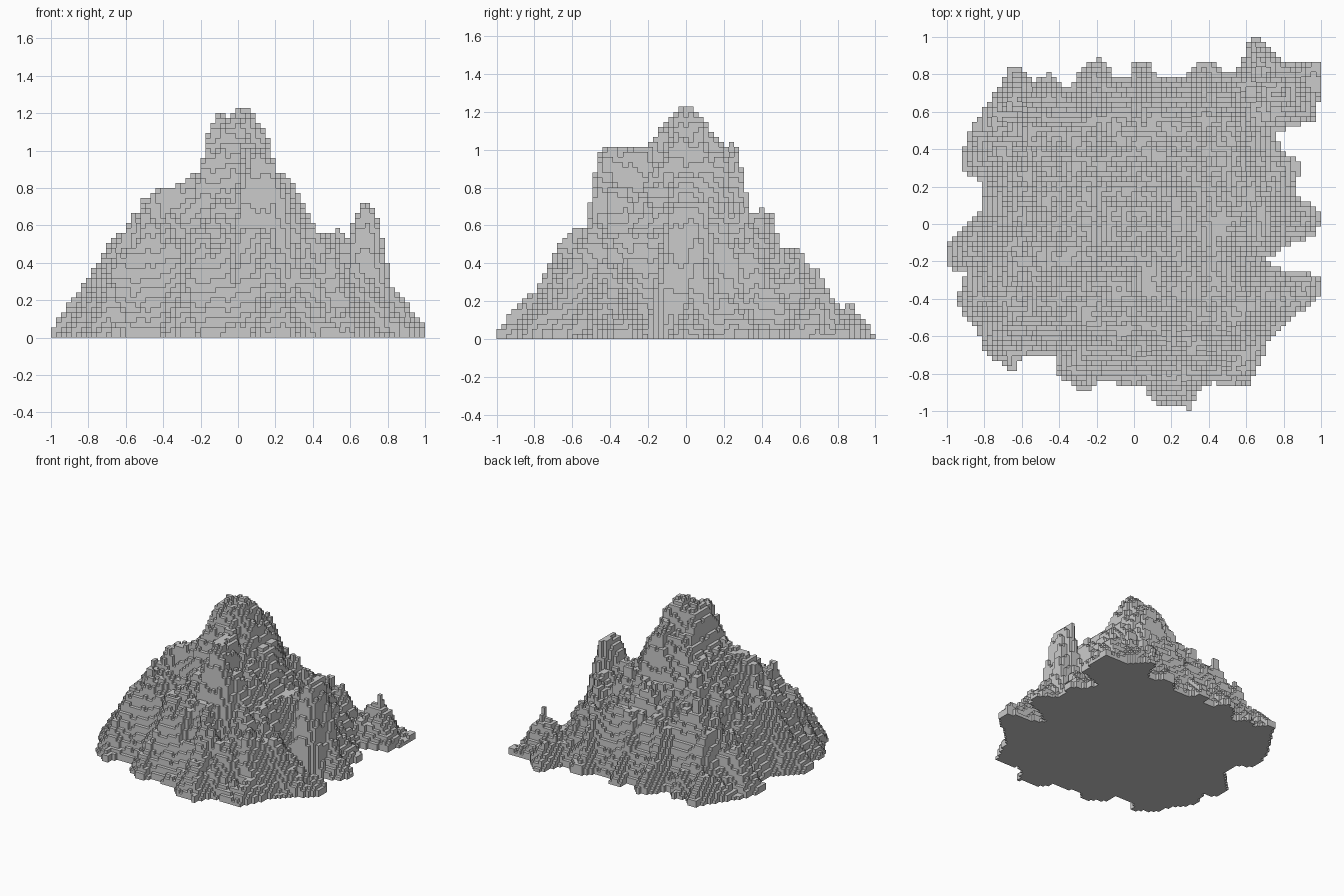
import bpy
import bmesh
import random
from math import hypot
from mathutils import Vector, noise

default_cube = bpy.data.objects.get("Cube")
if default_cube:
    bpy.data.objects.remove(default_cube, do_unlink=True)

random.seed(4)
CELLS = 75
STEP = 2 / CELLS

# Ragged shoreline of the footprint, clockwise from the back left
SHORE = [
    (-.69, .78), (-.67, .85), (-.6, .84), (-.54, .75), (-.45, .82), (-.36, .72),
    (-.24, .87), (-.17, .89), (-.1, .79), (-.03, .79), (.01, .88), (.08, .88),
    (.12, .8), (.25, .78), (.35, .88), (.4, .88), (.5, .8), (.56, .83),
    (.62, .99), (.69, .99), (.8, .87), (1, .86), (1, .72), (.96, .55),
    (.76, .49), (.78, .4), (.9, .33), (.86, .16), (1, .06), (.98, -.05),
    (.79, -.13), (.7, -.2), (.85, -.26), (1, -.27), (1, -.39), (.84, -.5),
    (.72, -.62), (.68, -.75), (.6, -.88), (.42, -.85), (.36, -.88), (.3, -.99),
    (.12, -.97), (.05, -.87), (-.2, -.84), (-.25, -.91), (-.4, -.82),
    (-.42, -.72), (-.6, -.71), (-.65, -.79), (-.8, -.69), (-.84, -.56),
    (-.95, -.43), (-.9, -.26), (-1, -.23), (-1, -.1), (-.83, .05), (-.8, .22),
    (-.93, .29), (-.89, .48), (-.75, .7),
]

# Skyline limits across the width and across the depth
WIDTH_SKYLINE = [
    (-1, .08), (-.9, .25), (-.8, .43), (-.76, .4), (-.7, .51), (-.6, .58),
    (-.5, .77), (-.3, .82), (-.2, .9), (-.16, 1.1), (-.09, 1.22), (-.05, 1.18),
    (-.01, 1.22), (.05, 1.22), (.1, 1.17), (.17, 1.04), (.2, .9), (.3, .83),
    (.42, .57), (.6, .58), (.68, .74), (.78, .63), (.82, .28), (1, .06)]
DEPTH_SKYLINE = [
    (-1, .1), (-.87, .27), (-.8, .25), (-.7, .46), (-.6, .58), (-.52, .59),
    (-.49, .88), (-.45, 1.01), (-.2, 1.01), (-.13, 1.13), (-.03, 1.22),
    (.04, 1.22), (.12, 1.12), (.2, 1.01), (.27, 1.05), (.31, .85), (.34, .66),
    (.45, .7), (.5, .48), (.62, .48), (.7, .36), (.8, .2), (.9, .17), (1, .08)]

# General slope of the massif by distance from the summit
MASSIF = [(0, 1.24), (.2, .9), (.4, .64), (.6, .46), (.8, .3), (1, .18), (1.5, .12)]

# Ridges: start, end (x, y, z) and steepness of the flanks
RIDGES = [
    ((-.48, -.18, .86), (-.85, -.2, .48), 1.7),
    ((-.15, -.1, 1), (-.48, -.18, .86), 2),
    ((-.1, -.25, .9), (-.4, -.38, .74), 2),
    ((-.4, -.38, .74), (-.7, -.5, .45), 1.5),
    ((-.15, .15, .92), (-.42, .43, .62), 1.8),
    ((.1, 0, 1.05), (.42, .05, .64), 2),
    ((.42, .05, .62), (.66, .02, .58), 2.5),
    ((.15, -.3, .85), (.55, -.6, .42), 1.6),
    ((.1, -.5, .68), (.2, -.9, .3), 1.5),
    ((.1, .2, .85), (.32, .36, .66), 2),
    ((.1, .25, .75), (0, .7, .38), 1.6),
    ((.6, .6, .28), (.82, .72, .28), 1),
]

# Steep crags and free-standing rock towers: base line and steepness
TOWERS = [
    ((-.09, 0, 1.34), (.04, .01, 1.34), 2),
    ((.06, -.15, 1.1), (.12, -.43, 1.16), 3.8),
    ((.02, .1, 1.15), (.06, .25, 1.14), 3.2),
    ((.68, -.06, .98), (.71, .07, .9), 5.5),
    ((.37, .33, .7), (.37, .35, .7), 5),
    ((-.42, .43, .76), (-.4, .44, .76), 5),
    ((.41, .6, .56), (.42, .62, .56), 5),
]


def interpolate(points, value):
    for (a, low), (b, high) in zip(points, points[1:]):
        if value <= b:
            return low + (high - low) * (value - a) / (b - a)
    return points[-1][1]


def nearest(x, y, start, end):
    """Distance to a segment and the position of the closest point along it."""
    dx, dy = end[0] - start[0], end[1] - start[1]
    t = ((x - start[0]) * dx + (y - start[1]) * dy) / (dx * dx + dy * dy)
    t = min(1, max(0, t))
    return hypot(x - start[0] - t * dx, y - start[1] - t * dy), t


def highest(x, y, ridges):
    """Height of the tallest of several ridges at one point."""
    heights = []
    for start, end, steepness in ridges:
        distance, t = nearest(x, y, start, end)
        heights.append(start[2] + (end[2] - start[2]) * t - steepness * distance)
    return max(heights)


def wobble(x, y, frequency, layer):
    return noise.noise(Vector((x * frequency, y * frequency, layer)))


SHORE_EDGES = list(zip(SHORE, SHORE[1:] + SHORE[:1]))


def inside_shore(x, y):
    inside = False
    for (ax, ay), (bx, by) in SHORE_EDGES:
        if (ay > y) != (by > y) and x < ax + (y - ay) * (bx - ax) / (by - ay):
            inside = not inside
    return inside


def layers_at(x, y):
    """Number of block layers stacked at one grid cell."""
    if not inside_shore(x, y):
        return 0
    shore = min(nearest(x, y, a, b)[0] for a, b in SHORE_EDGES)
    # Warped position keeps ridge lines and cliffs irregular
    u = x + .05 * wobble(x, y, 9, 1.5)
    v = y + .05 * wobble(x, y, 9, 5.5)
    height = max(interpolate(MASSIF, hypot(u, v)), highest(u, v, RIDGES))
    # Eroded gullies and sharp crests
    crest = 1 - abs(wobble(u, v, 5, 2.3)) * 2
    detail = wobble(x, y, 12, 7.1)
    fine = wobble(x, y, 24, 4.7)
    height += .17 * (crest - .6) + .08 * detail + .05 * fine
    # Banks rise gently from the shore, then steepen
    height = min(height, .03 + 1.4 * shore + 3 * shore ** 2 + .04 * detail)
    height = max(height, highest(u, v, TOWERS) + .06 * detail + .06 * fine)
    # Weathering below the skyline
    limit = min(interpolate(WIDTH_SKYLINE, x), interpolate(DEPTH_SKYLINE, y))
    weathering = max(0, .1 * wobble(x, y, 10, 9.3) + .07 * fine)
    height = min(height, limit - min(weathering, limit / 4))
    height += random.uniform(-.4, .4) * STEP
    return max(1, round(min(height, limit) / STEP))


def build_mountain():
    def corner(i):
        return -1 + i * STEP

    stacks = {(i, j): layers_at(corner(i + .5), corner(j + .5))
              for i in range(CELLS) for j in range(CELLS)}
    bm = bmesh.new()

    def quad(*corners):
        bm.faces.new([bm.verts.new((corner(i), corner(j), k * STEP)) for i, j, k in corners])

    for (i, j), top in stacks.items():
        if not top:
            continue
        # Top and underside of each stack
        quad((i, j, top), (i + 1, j, top), (i + 1, j + 1, top), (i, j + 1, top))
        quad((i, j, 0), (i, j + 1, 0), (i + 1, j + 1, 0), (i + 1, j, 0))
        # Walls wherever a neighbouring stack is lower
        ring = [(i, j), (i + 1, j), (i + 1, j + 1), (i, j + 1)]
        neighbours = [(i, j - 1), (i + 1, j), (i, j + 1), (i - 1, j)]
        for side, neighbour in enumerate(neighbours):
            low = stacks.get(neighbour, 0)
            if low < top:
                a, b = ring[side], ring[(side + 1) % len(ring)]
                quad((*a, low), (*b, low), (*b, top), (*a, top))

    bmesh.ops.remove_doubles(bm, verts=bm.verts[:], dist=STEP / 100)
    mesh = bpy.data.meshes.new("mountain")
    bm.to_mesh(mesh)
    bm.free()
    mountain = bpy.data.objects.new("mountain", mesh)
    bpy.context.collection.objects.link(mountain)


build_mountain()
